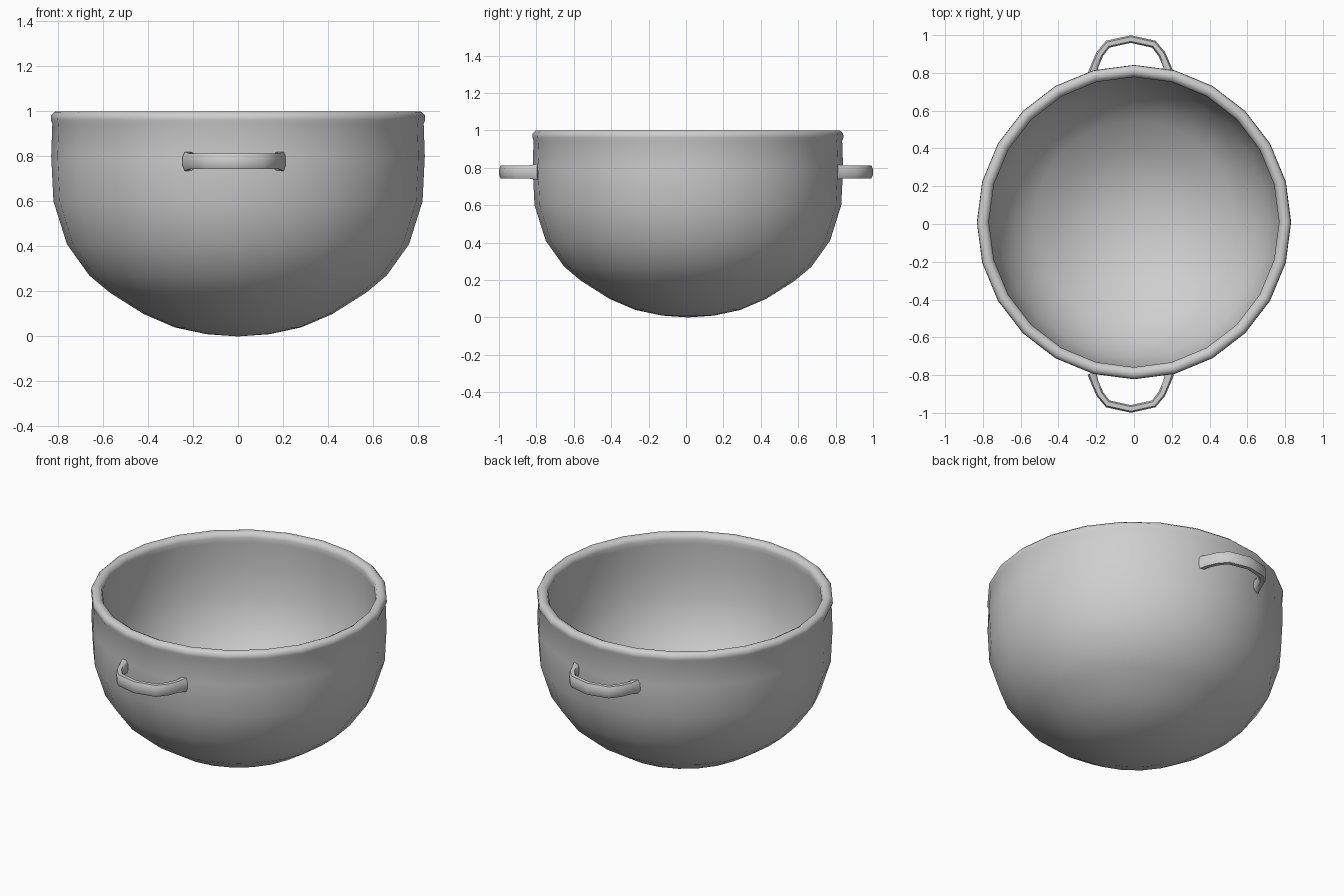
import bpy, bmesh
from math import pi, radians
from mathutils import Vector

if "Cube" in bpy.data.objects:
    bpy.data.objects.remove(bpy.data.objects["Cube"], do_unlink=True)

SIDES = 24

# Single grey material
grey = bpy.data.materials.new("Plain grey")
grey.use_nodes = True
grey.diffuse_color = (0.62, 0.62, 0.62, 1)
grey.node_tree.nodes["Principled BSDF"].inputs["Base Color"].default_value = (0.62, 0.62, 0.62, 1)


def finish(name, bm, location, sharp_angle):
    """Turn a bmesh into a smooth shaded object."""
    bmesh.ops.remove_doubles(bm, verts=bm.verts, dist=0.0005)
    bmesh.ops.recalc_face_normals(bm, faces=bm.faces)
    mesh = bpy.data.meshes.new(name)
    bm.to_mesh(mesh)
    bm.free()
    mesh.materials.append(grey)
    obj = bpy.data.objects.new(name, mesh)
    obj.location = location
    bpy.context.collection.objects.link(obj)
    bpy.ops.object.select_all(action='DESELECT')
    obj.select_set(True)
    bpy.context.view_layer.objects.active = obj
    bpy.ops.object.shade_smooth_by_angle(angle=radians(sharp_angle))


def lathe(name, profile, location):
    """Spin an (r, z) profile around the vertical axis."""
    bm = bmesh.new()
    verts = [bm.verts.new((r, 0, z)) for r, z in profile]
    edges = [bm.edges.new(p) for p in zip(verts, verts[1:])]
    bmesh.ops.spin(bm, geom=verts + edges, cent=(0, 0, 0), axis=(0, 0, 1),
                   angle=2 * pi, steps=SIDES, use_merge=True)
    finish(name, bm, location, 80)


# Thick walled bowl: outer wall, rolled rim and inner wall in one profile
outer = [(0, 0), (0.14, 0.01), (0.28, 0.04), (0.42, 0.1), (0.57, 0.195),
         (0.66, 0.27), (0.76, 0.41), (0.82, 0.6), (0.83, 0.8), (0.825, 0.945)]
rim = [(0.832, 0.962), (0.83, 0.984), (0.815, 0.998), (0.795, 1.0),
       (0.776, 0.99), (0.768, 0.97)]
inner = [(0.771, 0.94), (0.775, 0.8), (0.767, 0.61), (0.712, 0.44), (0.62, 0.308),
         (0.535, 0.237), (0.395, 0.147), (0.265, 0.089), (0.13, 0.06), (0, 0.05)]
lathe("bowl", outer + rim + inner, (0, 0.01, 0))

# Rounded rectangle section of the handles: (across, up), counter-clockwise
SECTION = [(1, -0.5), (1, 0.5), (0.6, 1), (-0.6, 1), (-1, 0.5), (-1, -0.5), (-0.6, -1), (0.6, -1)]


def handle(name, side):
    """Flattened loop swept along a half ring, flared at both ends."""
    half = [(0.206, 0.79), (0.19, 0.84), (0.164, 0.9), (0.122, 0.952), (0, 0.979)]
    path = [Vector((x, y * side, 0)) for x, y in half]
    path += [Vector((-p.x, p.y, 0)) for p in reversed(path[:-1])]
    bm = bmesh.new()
    rings = []
    last = len(path) - 1
    for i, p in enumerate(path):
        tangent = (path[min(i + 1, last)] - path[max(i - 1, 0)]).normalized()
        across = tangent.cross(Vector((0, 0, 1)))
        width, height = (0.024, 0.042) if i in (0, last) else (0.02, 0.035)
        rings.append([bm.verts.new(p + across * width * a + Vector((0, 0, height * u)))
                      for a, u in SECTION])
    for a, b in zip(rings, rings[1:]):
        for k in range(len(SECTION)):
            n = (k + 1) % len(SECTION)
            bm.faces.new((a[k], a[n], b[n], b[k]))
    bm.faces.new(rings[0])
    bm.faces.new(rings[-1])
    finish(name, bm, (-0.017, 0, 0.778), 65)


handle("back_handle", 1)
handle("front_handle", -1)
